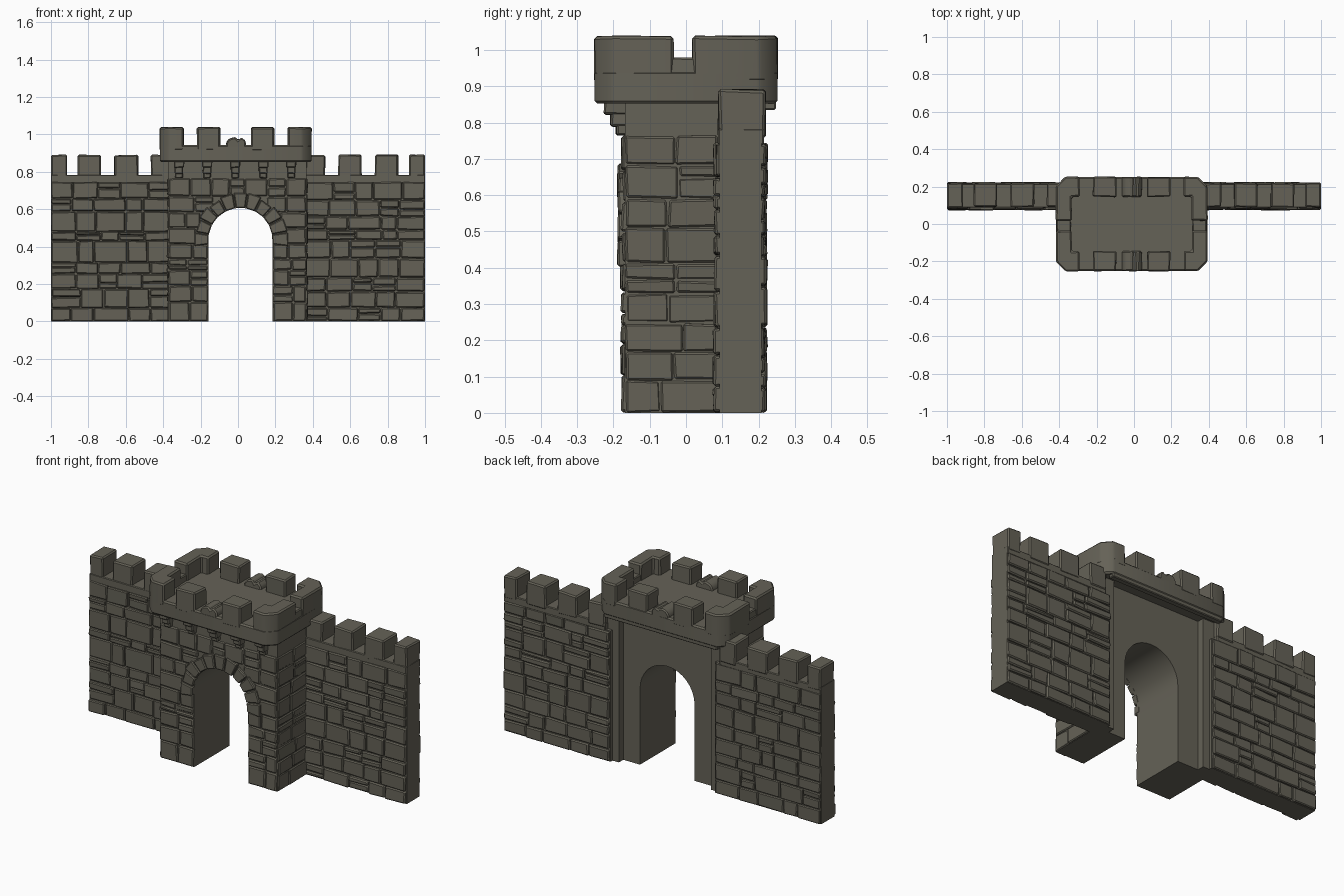
import bpy, bmesh, math, random

rng = random.Random(7)
if "Cube" in bpy.data.objects:
    bpy.data.objects.remove(bpy.data.objects["Cube"], do_unlink=True)

stone = bpy.data.materials.new("dark_olive_stone")
stone.use_nodes = True
colour = (0.13, 0.122, 0.095, 1)
stone.diffuse_color = colour
bsdf = stone.node_tree.nodes["Principled BSDF"]
bsdf.inputs["Base Color"].default_value = colour
bsdf.inputs["Roughness"].default_value = 0.9
parts = []


def prism(bm, pts, axis, a, b, jitter=0.0):
    """Extrude a 2D outline along an axis from a to b."""
    def place(p, h):
        x, y, z = {"x": (h, *p), "y": (p[0], h, p[1]), "z": (*p, h)}[axis]
        x, y, z = (c + rng.uniform(-jitter, jitter) for c in (x, y, z))
        return max(-1, min(1, x)), y, max(0, z)
    low = [bm.verts.new(place(p, a)) for p in pts]
    high = [bm.verts.new(place(p, b)) for p in pts]
    bm.faces.new(low)
    bm.faces.new(high)
    for i in range(len(pts)):
        j = (i + 1) % len(pts)
        bm.faces.new((low[i], low[j], high[j], high[i]))


def box(bm, x0, x1, y0, y1, z0, z1, jitter=0.0):
    prism(bm, [(x0, y0), (x1, y0), (x1, y1), (x0, y1)], "z", z0, z1, jitter)


def finish(bm, name, bevel=0.0):
    bmesh.ops.recalc_face_normals(bm, faces=bm.faces)
    if bevel:
        bmesh.ops.bevel(bm, geom=list(bm.edges), offset=bevel, segments=1,
                        affect="EDGES", clamp_overlap=True)
    mesh = bpy.data.meshes.new(name)
    bm.to_mesh(mesh)
    bm.free()
    mesh.materials.append(stone)
    ob = bpy.data.objects.new(name, mesh)
    bpy.context.scene.collection.objects.link(ob)
    parts.append(ob)


def split(a, b, size):
    """Uneven division of a course into stones."""
    n = max(1, round((b - a) / size))
    cuts = [a + (b - a) * (i + (rng.uniform(-.25, .25) if 0 < i < n else 0)) / n
            for i in range(n + 1)]
    return list(zip(cuts, cuts[1:]))


def courses(bm, span, face, out, top, rows, size, axis="y", relief=0.012):
    """Courses of rough stones on a face; span(z0, z1) lists the free intervals."""
    for z0, z1 in split(0, top, top / rows):
        for a, b in span(z0, z1):
            for u0, u1 in split(a, b, size):
                mid = z0 + (z1 - z0) * rng.uniform(.35, .65)
                cut = rng.random() < .18
                for w0, w1 in ([(z0, mid), (mid, z1)] if cut else [(z0, z1)]):
                    g = 0.002
                    pts = [(u0 + g, w0 + g), (u1 - g, w0 + g), (u1 - g, w1 - g), (u0 + g, w1 - g)]
                    d = face + out * relief * rng.uniform(.4, 1)
                    prism(bm, pts, axis, face - out * .02, d, .003)


# Gatehouse dimensions
LEFT, RIGHT, FRONT, BACK = -.372, .366, -.168, .15
CX, CZ, R, R_OUT = .013, .435, .172, .252

# Gatehouse body with arched passage
bm = bmesh.new()
arc = [(CX + R * math.cos(math.pi * i / 16), CZ + R * math.sin(math.pi * i / 16)) for i in range(17)]
prism(bm, [(LEFT, 0), (LEFT, .87), (RIGHT, .87), (RIGHT, 0), (CX + R, 0)] + arc + [(CX - R, 0)],
      "y", FRONT, BACK)
finish(bm, "gatehouse_body")

# Rear piers beside the recessed back panel
bm = bmesh.new()
for x0, x1 in ((LEFT, -.29), (.29, RIGHT)):
    box(bm, x0, x1, .1, .19, 0, .87)
finish(bm, "rear_piers")


# Gatehouse front stones, leaving room for the arch
def around_arch(z0, z1):
    a, b = LEFT, RIGHT
    d0, dm = max(0, z0 - CZ), max(0, (z0 + z1) / 2 - CZ)
    half = R if z1 < CZ else max(math.sqrt(max(0, (R + .012) ** 2 - d0 ** 2)),
                                 math.sqrt(max(0, (R_OUT - .015) ** 2 - dm ** 2)))
    return [(a, b)] if half == 0 else [(a, CX - half), (CX + half, b)]


bm = bmesh.new()
courses(bm, around_arch, FRONT, -1, .765, 9, .11)
finish(bm, "gatehouse_front_stones", .006)

# Gatehouse side stones
bm = bmesh.new()
for face, out in ((LEFT, -1), (RIGHT, 1)):
    courses(bm, lambda z0, z1: [(FRONT, .09)], face, out, .765, 9, .15, "x", .008)
finish(bm, "gatehouse_side_stones", .005)

# Arch ring of wedge stones
bm = bmesh.new()
N = 11
for i in range(N):
    a0 = math.radians(-8) + math.radians(196) * (i + .04) / N
    a1 = math.radians(-8) + math.radians(196) * (i + .96) / N
    ro = R_OUT + rng.uniform(-.012, .008)
    pts = [(CX + r * math.cos(t), CZ + r * math.sin(t))
           for r, t in ((R, a0), (ro, a0), (ro, a1), (R, a1))]
    prism(bm, pts, "y", FRONT - .018 - rng.uniform(0, .004), FRONT + .02, .001)
finish(bm, "arch_ring", .005)

# Stepped corbels under the front of the crown
bm = bmesh.new()
for i in range(5):
    x = -.315 + .15 * i
    for half, depth, z0, z1 in ((.02, .025, .765, .80), (.023, .04, .79, .83), (.027, .058, .822, .86)):
        box(bm, x - half, x + half, FRONT - depth, FRONT + .02, z0, z1, .002)
finish(bm, "corbels", .005)

# Crown slab with chamfered corners
X0, X1, Y, C = -.418, .393, .252, .05
FLOOR, TOP = .943, 1.04
bm = bmesh.new()
prism(bm, [(X0 + C, -Y), (X1 - C, -Y), (X1, -Y + C), (X1, Y - C),
           (X1 - C, Y), (X0 + C, Y), (X0, Y - C), (X0, -Y + C)], "z", .852, FLOOR)
finish(bm, "crown_slab", .008)

# Lip below the crown at the back
bm = bmesh.new()
box(bm, X0 + C, X1 - C, .215, Y - .004, .835, .87)
finish(bm, "crown_back_lip", .004)

# Corner merlons, L-shaped with a chamfered outer corner
bm = bmesh.new()
for ox, sx in ((X0, 1), (X1, -1)):
    for sy in (-1, 1):
        end = -.035 if sy < 0 else .018
        outline = [(C, Y * sy), (.127, Y * sy), (.127, .145 * sy), (.085, .145 * sy),
                   (.085, end), (0, end), (0, (Y - C) * sy)]
        prism(bm, [(ox + sx * u, v) for u, v in outline], "z", FLOOR - .03, TOP - .002, .002)
finish(bm, "corner_merlons", .008)

# Side gap sills between the corner merlons
bm = bmesh.new()
for x0, x1 in ((X0 + .004, X0 + .08), (X1 - .08, X1 - .004)):
    box(bm, x0, x1, -.06, .04, FLOOR - .02, .978, .003)
finish(bm, "side_gap_sills", .005)

# Long-side merlons and the broken middle ones
bm = bmesh.new()
for y0, y1 in ((-Y, -.145), (.145, Y)):
    for x0, x1 in ((-.22, -.095), (.07, .193)):
        box(bm, x0, x1, y0, y1, FLOOR - .03, TOP - .003, .003)
    prism(bm, [(-.065, .92), (.042, .92), (.042, .962), (.02, .982), (0, .968),
               (-.015, .986), (-.05, .976), (-.065, .955)], "y", y0, y1, .002)
finish(bm, "crown_merlons", .007)

# Curtain walls, mirrored to both sides
for side, s in (("left", 1), ("right", -1)):
    def along(a, b):
        return sorted((s * a, s * b))

    bm = bmesh.new()
    box(bm, *along(.33, 1), .092, .208, 0, .745)
    finish(bm, f"{side}_wall_core")

    bm = bmesh.new()
    courses(bm, lambda z0, z1: [along(.36, 1)], .09, -1, .745, 9, .125, relief=.016)
    courses(bm, lambda z0, z1: [along(.335, 1)], .21, 1, .745, 9, .125, relief=.014)
    finish(bm, f"{side}_wall_stones", .006)

    bm = bmesh.new()
    box(bm, *along(.36, 1), .088, .215, .738, .783)
    finish(bm, f"{side}_wall_cap", .004)

    bm = bmesh.new()
    for a, b in ((.36, .465), (.535, .662), (.732, .857), (.915, 1)):
        box(bm, *along(a, b), .09, .218, .76, .89, .003)
    finish(bm, f"{side}_wall_merlons", .007)

# Keep the passage vault smooth and the stone edges sharp
bpy.ops.object.select_all(action="DESELECT")
for ob in parts:
    ob.select_set(True)
bpy.context.view_layer.objects.active = parts[0]
bpy.ops.object.shade_smooth_by_angle(angle=math.radians(25))
